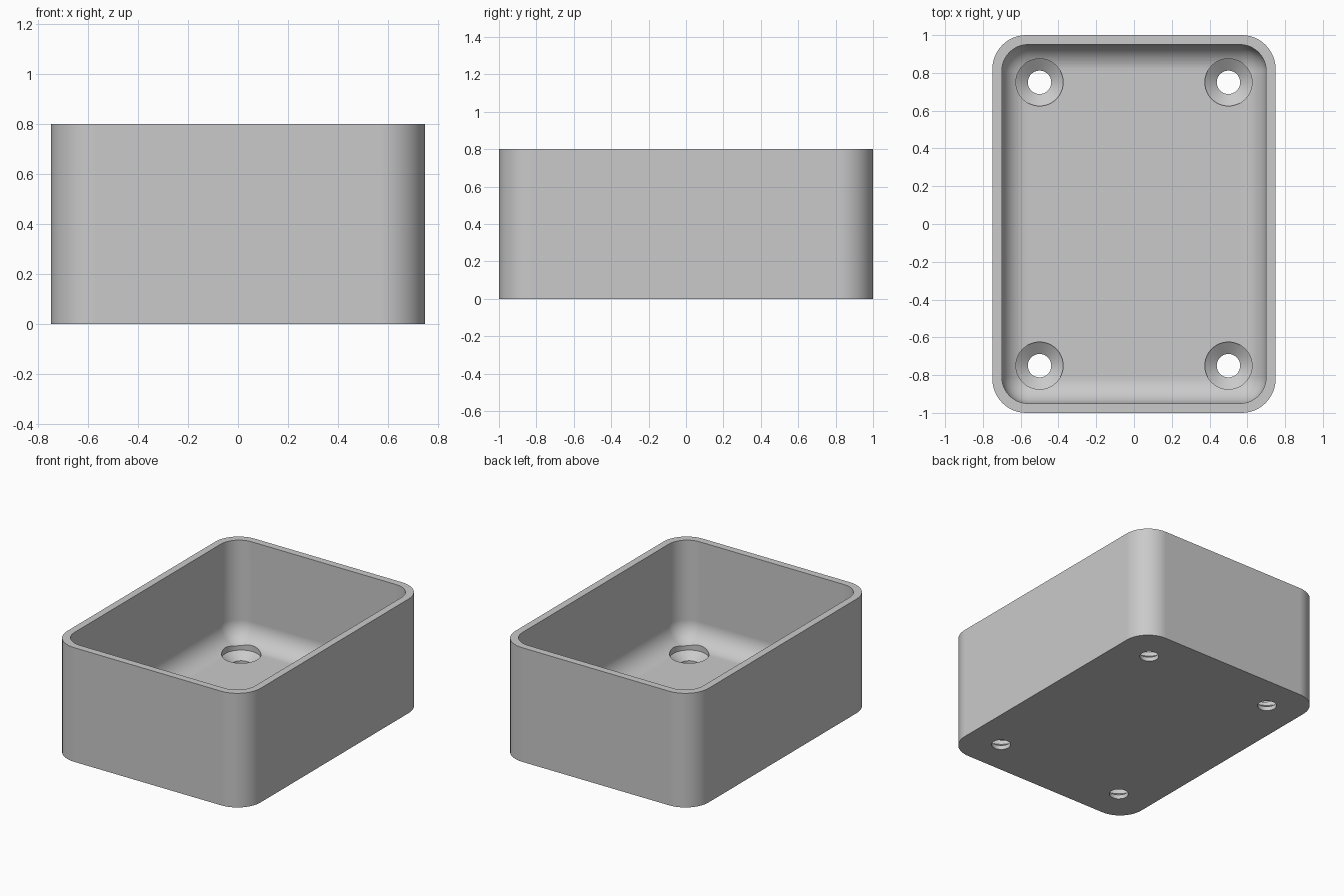
import bpy
import bmesh
import math
from mathutils import Matrix, Vector

default = bpy.data.objects.get("Cube")
if default:
    bpy.data.objects.remove(default, do_unlink=True)

WIDTH, DEPTH, HEIGHT = 1.5, 2.0, 0.8
WALL, FLOOR = 0.05, 0.1
OUTER_R, INNER_R = 0.18, 0.14
HOLE_X, HOLE_Y = 0.5, 0.75

grey = bpy.data.materials.new("plain grey")
grey.use_nodes = True
colour = (0.59, 0.59, 0.59, 1)
grey.diffuse_color = colour
grey.node_tree.nodes["Principled BSDF"].inputs["Base Color"].default_value = colour


def make_object(name, bm):
    bmesh.ops.recalc_face_normals(bm, faces=bm.faces)
    mesh = bpy.data.meshes.new(name)
    bm.to_mesh(mesh)
    bm.free()
    mesh.materials.append(grey)
    obj = bpy.data.objects.new(name, mesh)
    bpy.context.collection.objects.link(obj)
    return obj


def rounded_block(name, w, d, z0, z1, radius, round_bottom):
    """Block with rounded upright edges and, if wanted, a rounded bottom."""
    bm = bmesh.new()
    bmesh.ops.create_cube(bm, size=1)
    bmesh.ops.scale(bm, vec=(w, d, z1 - z0), verts=bm.verts)
    bmesh.ops.translate(bm, vec=(0, 0, (z0 + z1) / 2), verts=bm.verts)
    middle = (z0 + z1) / 2
    edges = []
    for e in bm.edges:
        a, b = (v.co.z for v in e.verts)
        upright = abs(a - b) > 0.01
        bottom = a < middle and b < middle
        if upright or (round_bottom and bottom):
            edges.append(e)
    bmesh.ops.bevel(bm, geom=edges, offset=radius, segments=12,
                    profile=0.5, affect='EDGES')
    return make_object(name, bm)


def screw_hole_cutter(name, x, y):
    """Lathe a through hole, a cone and a wider head recess."""
    profile = [(0, -0.1), (0.062, -0.1), (0.062, 0.03),
               (0.125, 0.075), (0.125, 0.4), (0, 0.4)]
    bm = bmesh.new()
    verts = [bm.verts.new((r, 0, z)) for r, z in profile]
    edges = [bm.edges.new(pair) for pair in zip(verts, verts[1:])]
    bmesh.ops.spin(bm, geom=verts + edges, cent=(0, 0, 0), axis=(0, 0, 1),
                   angle=math.tau, steps=48)
    bmesh.ops.remove_doubles(bm, verts=bm.verts, dist=0.0001)
    bmesh.ops.transform(bm, matrix=Matrix.Translation(Vector((x, y, 0))),
                        verts=bm.verts)
    return make_object(name, bm)


# Open tray body
box = rounded_block("box_body", WIDTH, DEPTH, 0, HEIGHT, OUTER_R, False)

# Cavity with a rounded floor, and four recessed screw holes
cutters = [rounded_block("cavity_cutter", WIDTH - 2 * WALL, DEPTH - 2 * WALL,
                         FLOOR, HEIGHT + 0.3, INNER_R, True)]
for sx in (-1, 1):
    for sy in (-1, 1):
        cutters.append(screw_hole_cutter("screw_hole_cutter", sx * HOLE_X, sy * HOLE_Y))

bpy.ops.object.select_all(action='DESELECT')
bpy.context.view_layer.objects.active = box
box.select_set(True)
for cutter in cutters:
    cutter.hide_render = True
    mod = box.modifiers.new("cut", 'BOOLEAN')
    mod.operation = 'DIFFERENCE'
    mod.solver = 'EXACT'
    mod.object = cutter
    bpy.ops.object.modifier_apply(modifier=mod.name)
    bpy.data.objects.remove(cutter, do_unlink=True)

# Smooth rounded walls, crisp rim and hole edges
bpy.ops.object.shade_smooth_by_angle(angle=math.radians(25))
weighted = box.modifiers.new("even_shading", 'WEIGHTED_NORMAL')
weighted.keep_sharp = True
